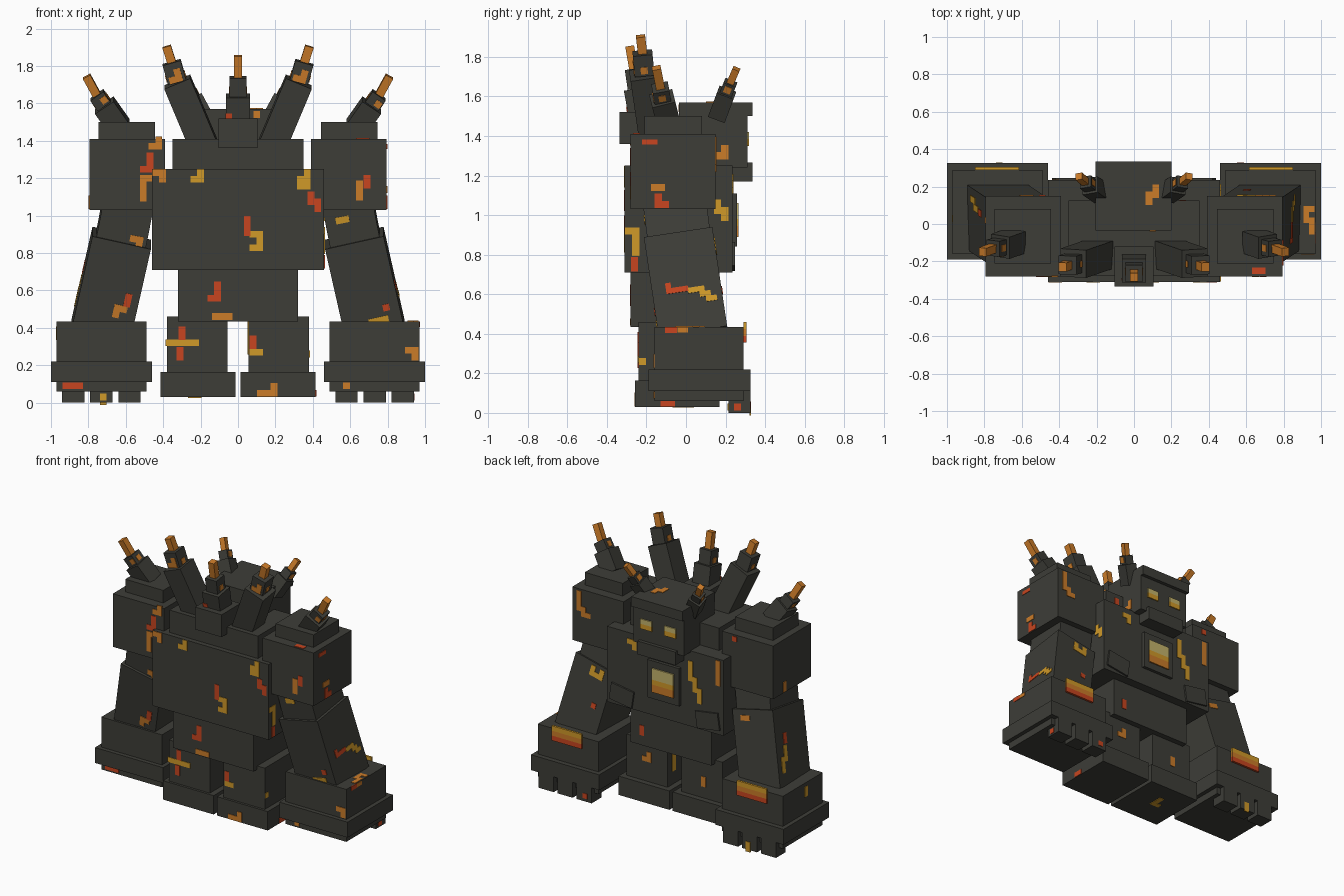
import bpy
import bmesh
from mathutils import Matrix, Vector

old = bpy.data.objects.get("Cube")
if old:
    bpy.data.objects.remove(old, do_unlink=True)


def material(name, rgb):
    m = bpy.data.materials.new(name)
    m.use_nodes = True
    m.diffuse_color = (*rgb, 1)
    shader = m.node_tree.nodes["Principled BSDF"]
    shader.inputs["Base Color"].default_value = (*rgb, 1)
    shader.inputs["Roughness"].default_value = 0.9
    return m


STONE = material("dark stone", (0.047, 0.047, 0.039))
RED = material("ember red", (0.58, 0.06, 0.014))
ORANGE = material("ember orange", (0.6, 0.2, 0.022))
YELLOW = material("ember yellow", (0.63, 0.32, 0.022))
PALE = material("hot pale yellow", (0.55, 0.45, 0.15))

SIDES = (("left", 1), ("right", -1))
FACES = {"right": (0, 0), "left": (0, 1), "front": (1, 0),
         "back": (1, 1), "bottom": (2, 0), "top": (2, 1)}
STEPS = {"l": (-1, 0), "r": (1, 0), "u": (0, 1), "d": (0, -1)}
parts = {}
embers = {m: bmesh.new() for m in (RED, ORANGE, YELLOW)}


def add_cube(bm, lo, hi, frame):
    lo, hi = Vector(lo), Vector(hi)
    mat = Matrix.Translation((lo + hi) / 2) @ Matrix.Diagonal((*(hi - lo), 1))
    bmesh.ops.create_cube(bm, size=1, matrix=frame @ mat)


def finish(name, bm, mat):
    mesh = bpy.data.meshes.new(name)
    bm.to_mesh(mesh)
    bm.free()
    mesh.materials.append(mat)
    obj = bpy.data.objects.new(name, mesh)
    bpy.context.collection.objects.link(obj)


def box(name, x, y, z, mat=STONE, frame=Matrix()):
    lo, hi = (min(x), y[0], z[0]), (max(x), y[1], z[1])
    parts[name] = (lo, hi), frame
    bm = bmesh.new()
    add_cube(bm, lo, hi, frame)
    finish(name, bm, mat)


def pair(name, x, y, z, mat=STONE):
    for side, s in SIDES:
        box(f"{side}_{name}", (s * x[0], s * x[1]), y, z, mat)


def beam(name, p, q, w, d, mat=STONE):
    """Box from p to q, its z along the beam and its x near world x."""
    p, q = Vector(p), Vector(q)
    z = (q - p).normalized()
    x = (Vector((1, 0, 0)) - z * z.x).normalized()
    frame = Matrix((x, z.cross(x), z)).transposed().to_4x4()
    frame.translation = p
    box(name, (-w / 2, w / 2), (-d / 2, d / 2), (0, (q - p).length), mat, frame)


def crack(mat, part, face, u, v, path="", size=0.036):
    """Thin square chips on a face of a part, walking left, right, up or down."""
    bounds, frame = parts[part]
    axis, end = FACES[face]
    for step in ((0, 0), *(STEPS[c] for c in path)):
        u, v = u + step[0] * size, v + step[1] * size
        mid, half = [u, v], [size / 2, size / 2]
        mid.insert(axis, bounds[end][axis])
        half.insert(axis, 0.004)
        mid, half = Vector(mid), Vector(half)
        add_cube(embers[mat], mid - half, mid + half, frame)


# Torso and pelvis
box("torso", (-0.46, 0.46), (-0.31, 0.235), (0.71, 1.25))
box("upper_torso", (-0.35, 0.35), (-0.275, 0.125), (1.25, 1.41))
box("pelvis", (-0.32, 0.32), (-0.28, 0.17), (0.435, 0.71))
for side, s in SIDES:
    tilt = Matrix.Translation((s * 0.34, 0.235, 0.79)) @ Matrix.Rotation(-s * 0.15, 4, "Y")
    box(f"{side}_chest_plate", (-0.09, 0.09), (-0.01, 0.012), (-0.06, 0.06), STONE, tilt)

# Glowing furnace in the chest
box("furnace_frame", (-0.125, 0.125), (0.2, 0.257), (0.84, 1.11))
for part, mat, z in (("top", PALE, (0.98, 1.06)), ("middle", YELLOW, (0.945, 0.98)),
                     ("bottom", ORANGE, (0.89, 0.945))):
    box(f"furnace_glow_{part}", (-0.085, 0.085), (0.257, 0.266), z, mat)

# Head with brow, jaw and eyes
box("head", (-0.2, 0.2), (-0.035, 0.31), (1.24, 1.5))
box("brow", (-0.205, 0.2), (-0.035, 0.335), (1.5, 1.57))
box("jaw", (-0.15, 0.15), (0.1, 0.335), (1.17, 1.265))
pair("eye_top", (0.05, 0.14), (0.31, 0.318), (1.385, 1.42), PALE)
pair("eye_bottom", (0.05, 0.14), (0.31, 0.318), (1.35, 1.385), YELLOW)

# Legs and feet
pair("leg", (0.055, 0.38), (-0.24, 0.13), (0.165, 0.46))
pair("foot", (0.013, 0.415), (-0.257, 0.17), (0.03, 0.165))

# Shoulders, arms and hands
pair("shoulder", (0.39, 0.795), (-0.28, 0.15), (1.03, 1.41))
pair("shoulder_cap", (0.445, 0.745), (-0.21, 0.08), (1.41, 1.5))
for side, s in SIDES:
    beam(f"{side}_upper_arm", (s * 0.63, -0.03, 0.85), (s * 0.585, -0.06, 1.08), 0.27, 0.32)
    beam(f"{side}_forearm", (s * 0.735, 0.04, 0.38), (s * 0.622, -0.035, 0.88), 0.32, 0.35)
for i, digit in enumerate(("inner", "middle", "outer")):
    x = 0.58 + 0.15 * i
    pair(f"{digit}_finger", (x - 0.06, x + 0.06), (0.215, 0.325), (0, 0.11))
pair("hand", (0.49, 0.97), (-0.16, 0.29), (0.22, 0.435))
pair("hand_band", (0.46, 1), (-0.19, 0.325), (0.11, 0.22))
pair("palm", (0.49, 0.97), (-0.16, 0.29), (0.06, 0.11))
for i, mat in enumerate((RED, ORANGE, YELLOW)):
    z = 0.355 + 0.035 * i
    pair(f"hand_vent_{mat.name[6:]}", (0.615, 0.85), (0.29, 0.305), (z, z + 0.035), mat)


# Stepped horns with glowing tips
def horn(name, points, widths):
    for part, p, q, w in zip(("base", "middle", "tip"), points, points[1:], widths):
        beam(f"{name}_{part}", p, q, w, w, ORANGE if part == "tip" else STONE)
    for face in ("left", "right"):
        crack(ORANGE, f"{name}_middle", face, 0, 0.03)


for side, s in SIDES:
    horn(f"{side}_back_horn",
         [(s * 0.18, -0.16, 1.37), (s * 0.325, -0.21, 1.715),
          (s * 0.355, -0.22, 1.82), (s * 0.382, -0.23, 1.905)], (0.15, 0.1, 0.047))
    crack(ORANGE, f"{side}_back_horn_middle", "front", -0.02, 0.02, "ru")
    horn(f"{side}_shoulder_horn",
         [(s * 0.63, -0.09, 1.47), (s * 0.715, -0.12, 1.59),
          (s * 0.755, -0.13, 1.645), (s * 0.81, -0.15, 1.745)], (0.12, 0.085, 0.045))
    crack(ORANGE, f"{side}_shoulder_horn_middle", "front", 0.02, 0.03)
    horn(f"{side}_head_horn",
         [(s * 0.17, 0.16, 1.5), (s * 0.235, 0.205, 1.62),
          (s * 0.26, 0.225, 1.67), (s * 0.295, 0.255, 1.74)], (0.09, 0.065, 0.038))
box("spine_block", (-0.105, 0.105), (-0.335, -0.12), (1.36, 1.52))
horn("spine_horn", [(0, -0.225, 1.5), (0, -0.25, 1.64),
                    (0, -0.265, 1.74), (0, -0.285, 1.855)], (0.13, 0.09, 0.045))
crack(RED, "spine_horn_base", "front", -0.05, 0.04)

# Ember cracks on the front
crack(ORANGE, "right_shoulder", "front", -0.46, 1.37, "ru")
crack(RED, "right_shoulder", "front", -0.47, 1.32, "ddl")
crack(ORANGE, "right_shoulder", "front", -0.47, 1.2, "lddd")
crack(RED, "left_shoulder", "front", 0.69, 1.2, "d")
crack(ORANGE, "left_shoulder", "front", 0.65, 1.17, "dd")
crack(ORANGE, "torso", "front", -0.44, 1.23, "rd")
crack(YELLOW, "torso", "front", -0.2, 1.23, "dl")
crack(RED, "torso", "front", 0.05, 0.98, "dd")
crack(YELLOW, "torso", "front", 0.08, 0.9, "rddl")
crack(YELLOW, "torso", "front", 0.37, 1.23, "dldr")
crack(RED, "torso", "front", 0.39, 1.11, "drd")
crack(RED, "pelvis", "front", -0.11, 0.63, "ddl")
crack(ORANGE, "pelvis", "front", -0.12, 0.46, "rr")
crack(RED, "right_leg", "front", -0.3, 0.39, "d")
crack(YELLOW, "right_leg", "front", -0.37, 0.32, "rrrr")
crack(RED, "right_leg", "front", -0.31, 0.28, "d")
crack(RED, "left_leg", "front", 0.08, 0.34, "d")
crack(YELLOW, "left_leg", "front", 0.08, 0.27, "r")
crack(ORANGE, "left_foot", "front", 0.12, 0.05, "rru")
crack(RED, "right_palm", "front", -0.92, 0.09, "rr")
crack(ORANGE, "left_palm", "front", 0.58, 0.09)
crack(ORANGE, "left_hand", "front", 0.91, 0.28, "rd")
crack(ORANGE, "brow", "front", 0.1, 1.54)
crack(YELLOW, "left_forearm", "front", 0, 0.08, "rr")
crack(RED, "left_forearm", "front", 0.09, 0.14)
crack(RED, "right_forearm", "front", 0.1, 0.24, "d")
crack(ORANGE, "right_forearm", "front", 0.09, 0.17, "ld")
crack(YELLOW, "left_upper_arm", "front", -0.06, 0.16, "r")
crack(ORANGE, "right_upper_arm", "front", 0.06, 0.06, "rd")

# Cracks on the left and right
crack(RED, "left_shoulder", "left", -0.21, 1.37, "rr", 0.026)
crack(ORANGE, "left_shoulder", "left", -0.16, 1.14, "r")
crack(RED, "left_shoulder", "left", -0.14, 1.09, "dr")
crack(YELLOW, "torso", "left", 0.16, 1.06, "drd")
crack(YELLOW, "torso", "left", -0.29, 0.92, "rddd")
crack(RED, "torso", "left", -0.26, 0.77, "d")
crack(ORANGE, "head", "left", 0.16, 1.3, "ru")
crack(RED, "left_hand", "left", -0.09, 0.42, "r", 0.03)
crack(ORANGE, "left_hand", "left", -0.03, 0.42, "r", 0.026)
crack(YELLOW, "left_leg", "left", -0.22, 0.26)
crack(RED, "left_foot", "left", -0.11, 0.05, "r")
crack(RED, "left_outer_finger", "left", 0.26, 0.03)
crack(RED, "left_forearm", "left", -0.09, 0.25, "drrr", 0.028)
crack(YELLOW, "left_forearm", "left", 0.02, 0.21, "rrdrdr", 0.028)
crack(ORANGE, "right_shoulder", "right", 0.02, 1.09, "d")
crack(RED, "right_forearm", "right", 0.07, 0.33, "d")
crack(YELLOW, "right_forearm", "right", 0.08, 0.25, "ddrdd")
crack(YELLOW, "right_hand", "right", 0.03, 0.39, "d")
crack(YELLOW, "left_leg", "right", 0.06, 0.42, "dddd")

# Cracks on tops and soles
crack(ORANGE, "left_hand", "top", 0.95, 0.08, "lddrdd", 0.03)
crack(ORANGE, "brow", "top", 0.08, 0.12, "uru")
crack(RED, "left_shoulder", "top", 0.65, -0.25, "r")
crack(YELLOW, "right_foot", "bottom", -0.25, -0.05, "ruu")

# Cracks on the face side
crack(YELLOW, "torso", "back", -0.2, 1.16, "dddlddldd")
crack(ORANGE, "torso", "back", -0.42, 1.22, "dddd")
crack(YELLOW, "torso", "back", 0.28, 1.19, "ld")
crack(RED, "upper_torso", "back", 0.26, 1.36, "d")
crack(RED, "pelvis", "back", 0.23, 0.56, "d")
crack(ORANGE, "left_leg", "back", 0.2, 0.36, "dr")
crack(ORANGE, "right_leg", "back", -0.23, 0.3, "d")
crack(ORANGE, "left_shoulder", "back", 0.74, 1.38, "dddldl")
crack(RED, "right_shoulder", "back", -0.49, 1.38)
crack(YELLOW, "left_forearm", "back", -0.07, 0.48, "drru")
crack(RED, "left_forearm", "back", -0.08, 0.24)
crack(ORANGE, "right_forearm", "back", 0.08, 0.46, "l")
crack(RED, "left_inner_finger", "back", 0.57, 0.04)
crack(YELLOW, "right_middle_finger", "back", -0.72, 0.04, "d")
crack(YELLOW, "right_middle_finger", "front", -0.72, 0.03)

for mat, bm in embers.items():
    finish(mat.name.replace(" ", "_") + "_cracks", bm, mat)
